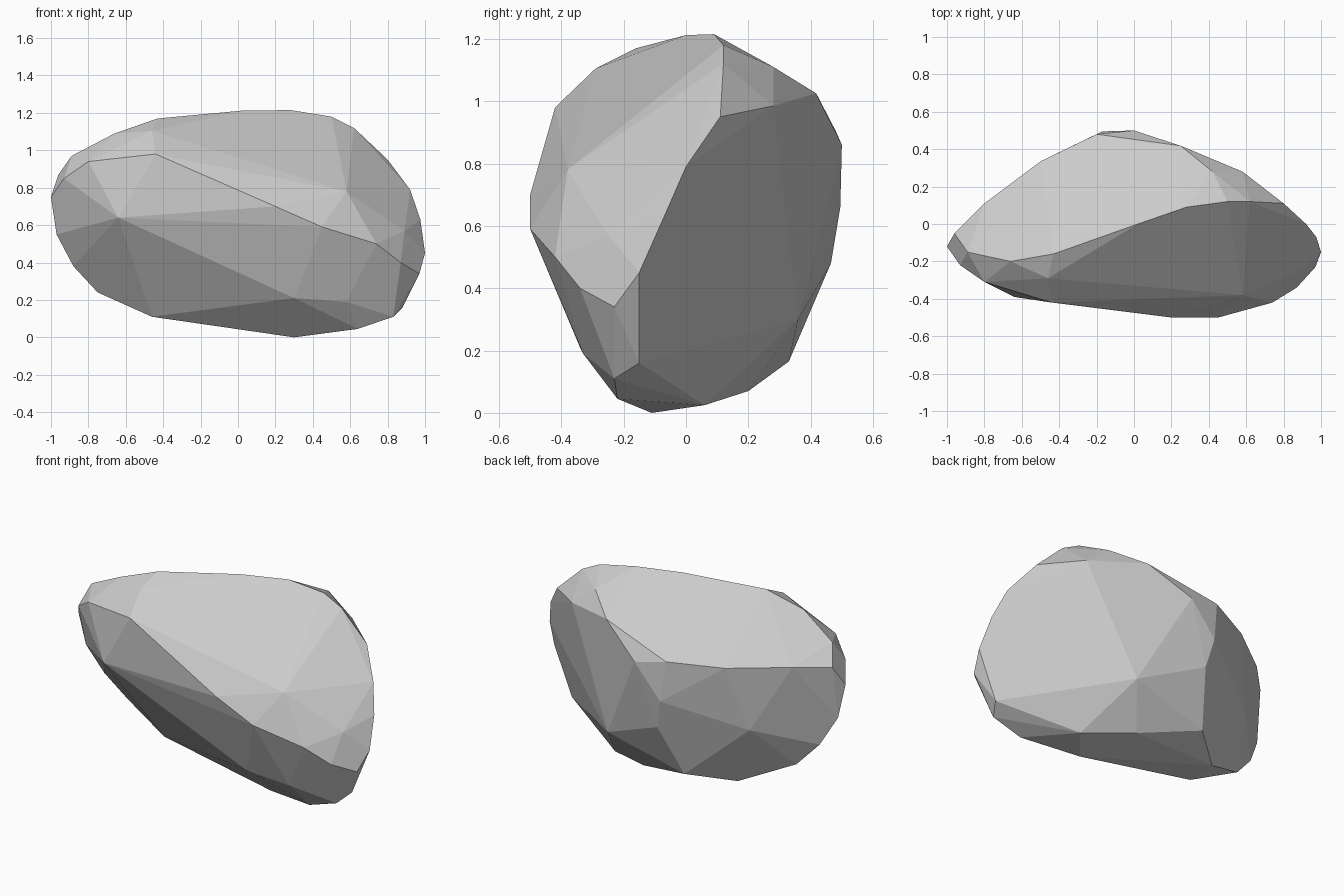
import bpy, bmesh, math

# Corner points of the boulder, grouped by region
front_ridge = [(-.93, -.22, .85), (-.8, -.31, .94), (-.44, -.42, .98), (.2, -.5, .7),
               (.45, -.5, .59), (.58, -.38, .78), (.74, -.42, .5), (.87, -.34, .4)]
front_lower = [(-.64, -.39, .64), (.3, -.34, .21), (.58, -.33, .19), (-.46, -.06, .11),
               (.64, -.22, .045), (.3, -.11, 0), (.83, -.23, .11)]
crown = [(-.43, -.16, 1.17), (.02, 0, 1.212), (.28, .09, 1.215), (.5, .12, 1.18), (-.66, -.2, 1.09),
         (-.89, -.15, .97), (-.46, -.29, 1.105), (.62, .12, 1.12), (.25, .418, 1.025), (.42, .28, 1.11)]
right_end = [(.8, .11, .95), (.92, 0, .79), (.975, -.07, .63), (1, -.15, .45), (.97, -.23, .34),
             (.89, -.25, .57), (.88, -.15, .16), (.58, .28, .985)]
back = [(0, .5, .86), (-.2, .48, .905), (-.17, .495, .66), (-.13, .465, .48), (-.5, .335, .89),
        (.28, .36, .3), (-.22, .33, .165), (.15, .2, .07), (.44, .06, .025)]
left_end = [(-1, -.12, .75), (-.96, -.05, .87), (-.8, .11, .89), (-.6, .24, .5),
            (-.75, 0, .24), (-.45, .14, .11), (-.88, -.04, .38), (-.97, -.09, .55)]

# Boulder: convex hull with near-flat triangles merged into facets
bm = bmesh.new()
for p in front_ridge + front_lower + crown + right_end + back + left_end:
    bm.verts.new(p)
bmesh.ops.convex_hull(bm, input=bm.verts)
bmesh.ops.delete(bm, geom=[v for v in bm.verts if not v.link_faces], context='VERTS')
bmesh.ops.dissolve_limit(bm, angle_limit=math.radians(3), verts=bm.verts, edges=bm.edges)
bmesh.ops.recalc_face_normals(bm, faces=bm.faces)

mesh = bpy.data.meshes.new("boulder")
bm.to_mesh(mesh)
bm.free()
boulder = bpy.data.objects.new("boulder", mesh)
bpy.context.collection.objects.link(boulder)
